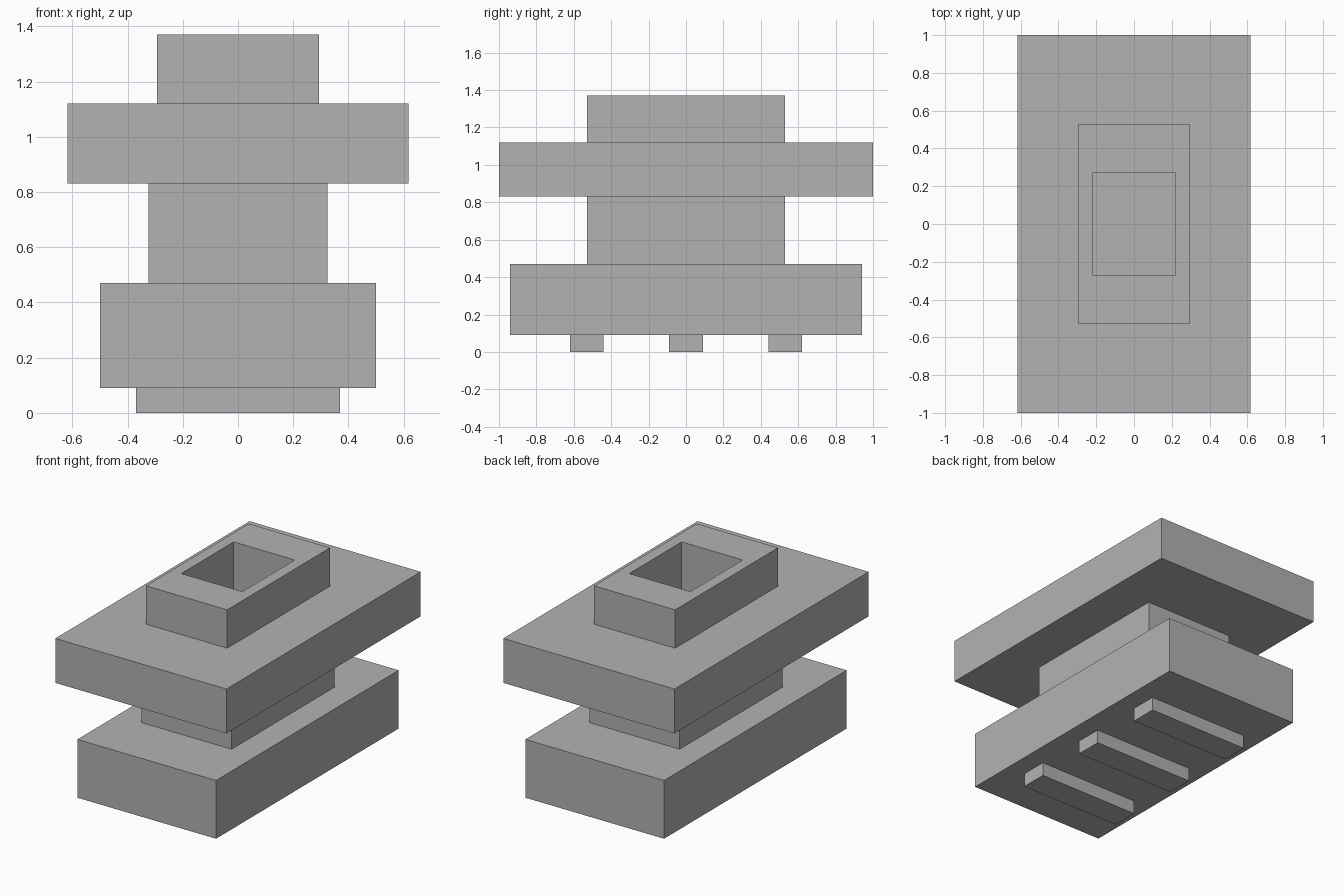
import bpy

default = bpy.data.objects.get("Cube")
if default:
    bpy.data.objects.remove(default, do_unlink=True)

# Single plain grey
grey = bpy.data.materials.new("plain grey")
grey.use_nodes = True
colour = (0.448, 0.448, 0.448, 1)
grey.diffuse_color = colour
grey.node_tree.nodes["Principled BSDF"].inputs["Base Color"].default_value = colour


def block(name, half_x, half_y, bottom, top, y=0):
    """Flat-sided box given by half widths and its bottom and top heights."""
    bpy.ops.mesh.primitive_cube_add(size=2, location=(0, y, (bottom + top) / 2))
    obj = bpy.context.object
    obj.name = name
    obj.scale = (half_x, half_y, (top - bottom) / 2)
    bpy.ops.object.transform_apply(location=False, rotation=False, scale=True)
    obj.data.materials.append(grey)
    return obj


# Three cross bars under the base
for label, y in (("front", -0.53), ("middle", 0), ("back", 0.53)):
    block(label + "_foot_bar", 0.37, 0.09, 0, 0.09, y)

# Stacked body
block("base", 0.5, 0.94, 0.09, 0.47)
block("neck", 0.325, 0.53, 0.47, 0.83)
slab = block("slab", 0.617, 1, 0.83, 1.12)
collar = block("collar", 0.293, 0.53, 1.12, 1.37)

# Rectangular shaft through collar and slab, closed below by the neck
cutter = block("shaft_cutter", 0.22, 0.27, 0.7, 1.5)
cutter.hide_render = True
for part in (slab, collar):
    cut = part.modifiers.new("shaft", "BOOLEAN")
    cut.operation = "DIFFERENCE"
    cut.solver = "EXACT"
    cut.object = cutter
    bpy.context.view_layer.objects.active = part
    bpy.ops.object.modifier_apply(modifier=cut.name)
bpy.data.objects.remove(cutter, do_unlink=True)
